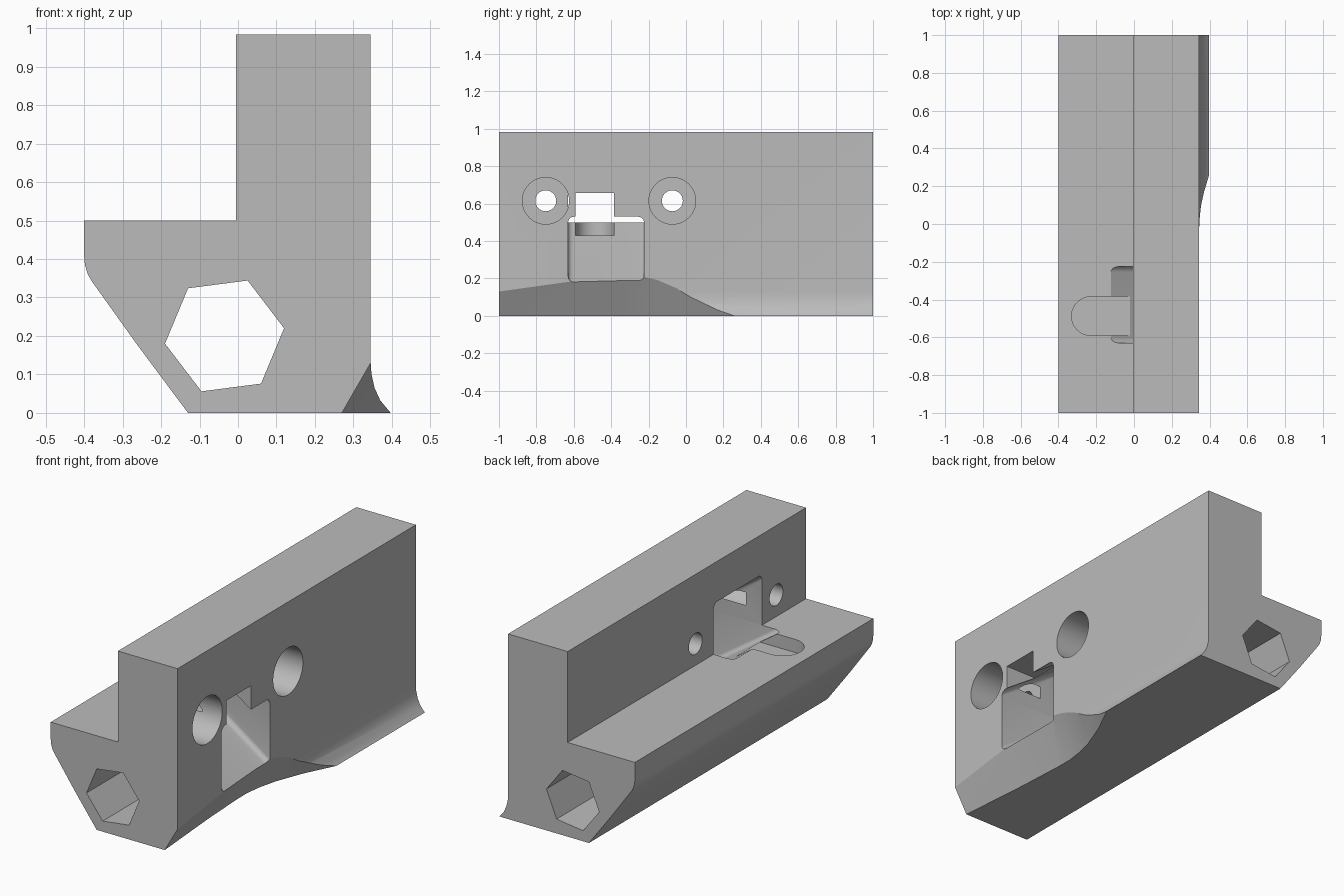
import bpy, bmesh
from math import sin, cos, pi, radians
from mathutils import Vector

cube = bpy.data.objects.get("Cube")
if cube:
    bpy.data.objects.remove(cube)

grey = bpy.data.materials.new("plain grey")
grey.use_nodes = True
colour = (0.5, 0.5, 0.5, 1)
grey.diffuse_color = colour
grey.node_tree.nodes["Principled BSDF"].inputs["Base Color"].default_value = colour


def prism(name, points, sweep):
    """Sweep a closed outline of 3D points along a vector."""
    bm = bmesh.new()
    face = bm.faces.new([bm.verts.new(p) for p in points])
    swept = bmesh.ops.extrude_face_region(bm, geom=[face])["geom"]
    verts = [g for g in swept if isinstance(g, bmesh.types.BMVert)]
    bmesh.ops.translate(bm, verts=verts, vec=Vector(sweep))
    bmesh.ops.recalc_face_normals(bm, faces=bm.faces)
    mesh = bpy.data.meshes.new(name)
    bm.to_mesh(mesh)
    bm.free()
    mesh.materials.append(grey)
    obj = bpy.data.objects.new(name, mesh)
    bpy.context.collection.objects.link(obj)
    return obj


def arc(cx, cy, r, start, end, n):
    angles = [radians(start + (end - start) * i / n) for i in range(n + 1)]
    return [(cx + r * cos(a), cy + r * sin(a)) for a in angles]


def ring(cx, cy, r, n, start=0):
    return arc(cx, cy, r, start, start + 360, n)[:-1]


def rounded_rect(x0, x1, y0, y1, r):
    corners = [(x1 - r, y1 - r), (x0 + r, y1 - r), (x0 + r, y0 + r), (x1 - r, y0 + r)]
    return [p for i, (x, y) in enumerate(corners) for p in arc(x, y, r, 90 * i, 90 * i + 90, 6)]


# Main bracket: stepped profile with a rounded shoulder and flared foot
flare = [(0.345, 0.13), (0.347, 0.1), (0.355, 0.065), (0.37, 0.032), (0.397, 0)]
shoulder = [(-0.13, 0), (-0.262, 0.177), (-0.382, 0.345), (-0.391, 0.362), (-0.398, 0.385), (-0.4, 0.41)]
step = [(-0.4, 0.5), (-0.005, 0.5), (-0.005, 0.983), (0.345, 0.983)]
body = prism("bracket_body", [(x, -1, z) for x, z in shoulder + step + flare], (0, 2, 0))

cutters = []

# Hexagonal channel along the length
cutters.append(prism("hex_channel", [(x, -1.1, z) for x, z in ring(-0.035, 0.2, 0.156, 6, 7.4)], (0, 2.2, 0)))

# Curved relief under the foot, leaning outwards
lean = 0.577
relief = [(-1.1, 0.274), (-1, 0.27), (-0.6, 0.238), (-0.32, 0.223), (-0.24, 0.223), (-0.15, 0.235),
          (-0.05, 0.26), (0.1, 0.318), (0.25, 0.393), (0.31, 0.43), (0.31, 0.9), (-1.1, 0.9)]
low, height = -0.1, 0.55
cutters.append(prism("foot_relief", [(x + lean * low, y, low) for y, x in relief],
                     (lean * height, 0, height)))

# Slanted square passage, rising towards the step
slope, start, run = 0.685, 0.45, 0.85
passage = rounded_rect(-0.63, -0.225, 0.18, 0.53, 0.03)
cutters.append(prism("slanted_passage", [(start, y, z - slope * (start - 0.345)) for y, z in passage],
                     (-run, 0, slope * run)))

# Level slot with a round end
slot = [(0.45, -0.59)] + [(0.45, -0.385)] + arc(-0.228, -0.4875, 0.1025, 90, 270, 20)
cutters.append(prism("level_slot", [(x, y, 0.43) for x, y in slot], (0, 0, 0.227)))

# Screw holes with counterbores
for y in (-0.75, -0.073):
    for name, r, x in (("screw_hole", 0.056, -0.1), ("counterbore", 0.125, 0.09)):
        cutters.append(prism(name, [(x, a, b) for a, b in ring(y, 0.615, r, 40)], (0.45 - x, 0, 0)))

# Cut every opening, then drop the cutters
bpy.context.view_layer.objects.active = body
for cutter in cutters:
    cutter.hide_render = True
    mod = body.modifiers.new(cutter.name, "BOOLEAN")
    mod.operation, mod.solver, mod.object = "DIFFERENCE", "EXACT", cutter
    bpy.ops.object.modifier_apply(modifier=mod.name)
    bpy.data.objects.remove(cutter)

bpy.ops.object.select_all(action="DESELECT")
body.select_set(True)
bpy.ops.object.shade_smooth_by_angle(angle=radians(25))
